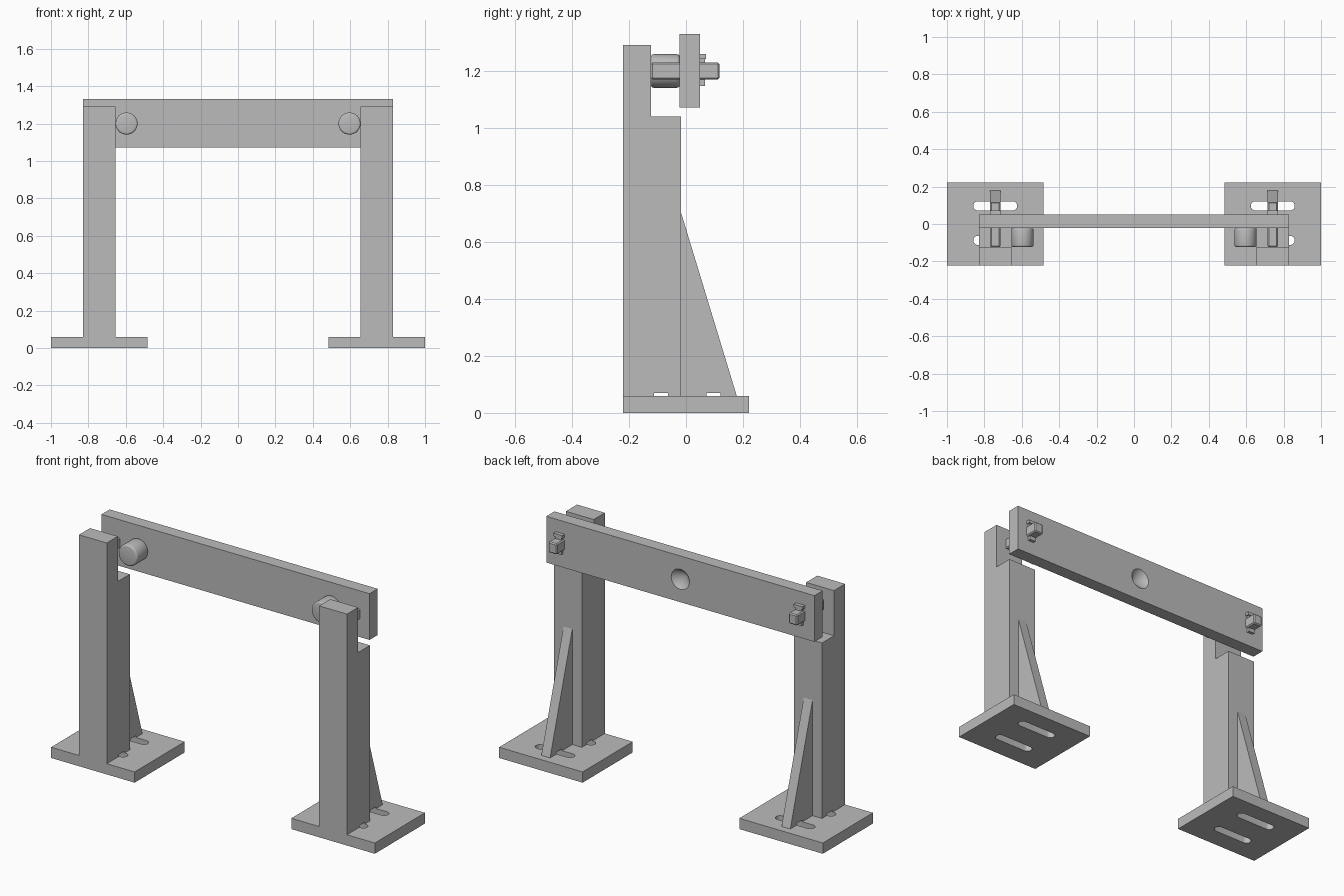
import bpy
import bmesh
import math
from mathutils import Matrix, Vector

if "Cube" in bpy.data.objects:
    bpy.data.objects.remove(bpy.data.objects["Cube"], do_unlink=True)

grey = bpy.data.materials.new("plain_grey")
grey.use_nodes = True
COLOUR = (0.5, 0.5, 0.5, 1)
grey.diffuse_color = COLOUR
grey.node_tree.nodes["Principled BSDF"].inputs["Base Color"].default_value = COLOUR

POST_X = 0.742      # centre of each stand
BOLT_Z = 1.2        # height of the bolts and bumpers
PLATE_TOP = 0.06


def finish(name, bm):
    bmesh.ops.recalc_face_normals(bm, faces=bm.faces)
    mesh = bpy.data.meshes.new(name)
    bm.to_mesh(mesh)
    bm.free()
    mesh.materials.append(grey)
    obj = bpy.data.objects.new(name, mesh)
    bpy.context.collection.objects.link(obj)
    return obj


def box(name, low, high):
    low, high = Vector(low), Vector(high)
    bm = bmesh.new()
    bmesh.ops.create_cube(bm, size=1)
    bmesh.ops.scale(bm, vec=high - low, verts=bm.verts)
    bmesh.ops.translate(bm, vec=(low + high) / 2, verts=bm.verts)
    return finish(name, bm)


def prism(name, points, direction):
    """Extrude a closed flat outline along a direction."""
    bm = bmesh.new()
    face = bm.faces.new([bm.verts.new(p) for p in points])
    extruded = bmesh.ops.extrude_face_region(bm, geom=[face])["geom"]
    verts = [v for v in extruded if isinstance(v, bmesh.types.BMVert)]
    bmesh.ops.translate(bm, vec=direction, verts=verts)
    return finish(name, bm)


def cone(name, centre, r_front, r_back, depth):
    """Cone or cylinder along y."""
    bm = bmesh.new()
    bmesh.ops.create_cone(bm, cap_ends=True, segments=48, radius1=r_front,
                          radius2=r_back, depth=depth)
    turn = Matrix.Rotation(-math.pi / 2, 4, "X")
    bmesh.ops.transform(bm, matrix=Matrix.Translation(centre) @ turn, verts=bm.verts)
    return finish(name, bm)


def apply(obj, modifier):
    bpy.ops.object.select_all(action="DESELECT")
    bpy.context.view_layer.objects.active = obj
    obj.select_set(True)
    bpy.ops.object.modifier_apply(modifier=modifier.name)


def cut(obj, cutter):
    mod = obj.modifiers.new("cut", "BOOLEAN")
    mod.operation, mod.solver, mod.object = "DIFFERENCE", "EXACT", cutter
    apply(obj, mod)


def bevel(obj, width, segments):
    mod = obj.modifiers.new("bevel", "BEVEL")
    mod.width, mod.segments = width, segments
    mod.limit_method, mod.angle_limit = "ANGLE", math.radians(40)
    apply(obj, mod)


def smooth(obj):
    bpy.ops.object.select_all(action="DESELECT")
    bpy.context.view_layer.objects.active = obj
    obj.select_set(True)
    bpy.ops.object.shade_smooth_by_angle(angle=math.radians(35))


def slot_cutter(x, y):
    """Rounded slot that also nicks the parts standing on the plate."""
    r, reach = 0.0245, 0.093
    outline = []
    for side, start in ((1, -90), (-1, 90)):
        for i in range(13):
            a = math.radians(start + i * 15)
            outline.append((x + side * reach + r * math.cos(a), y + r * math.sin(a), -0.05))
    obj = prism("slot_cutter", outline, (0, 0, 0.12))
    obj.hide_render = True
    return obj


# Two mirrored stands with their bolts and bumpers
for side, label in ((1, "left"), (-1, "right")):
    cx = side * POST_X
    plate = box(label + "_base_plate", (cx - 0.258, -0.221, 0), (cx + 0.258, 0.221, PLATE_TOP))

    # Post with a stepped top
    half = 0.086
    profile = [(-0.221, PLATE_TOP), (-0.018, PLATE_TOP), (-0.018, 1.04),
               (-0.123, 1.04), (-0.123, 1.292), (-0.221, 1.292)]
    post = prism(label + "_post", [(cx - half, y, z) for y, z in profile], (2 * half, 0, 0))

    # Triangular rib behind the post
    half = 0.027
    profile = [(-0.018, PLATE_TOP), (0.178, PLATE_TOP), (-0.018, 0.705)]
    rib = prism(label + "_rib", [(cx - half, y, z) for y, z in profile], (2 * half, 0, 0))

    for y in (-0.0875, 0.0965):
        cutter = slot_cutter(cx, y)
        for part in (plate, post, rib):
            cut(part, cutter)
        bpy.data.objects.remove(cutter, do_unlink=True)
    for part in (plate, post, rib):
        smooth(part)

    # Square bolt through the beam
    bolt = box(label + "_bolt", (cx - 0.027, -0.123, BOLT_Z - 0.03), (cx + 0.027, 0.118, BOLT_Z + 0.03))
    bevel(bolt, 0.006, 1)

    # Locking pin with a wider head
    box(label + "_pin", (cx - 0.018, 0.05, BOLT_Z - 0.052), (cx + 0.018, 0.066, BOLT_Z + 0.045))
    box(label + "_pin_head", (cx - 0.027, 0.05, BOLT_Z + 0.043), (cx + 0.027, 0.071, BOLT_Z + 0.06))

    # Round bumper on the beam front
    bumper = cone(label + "_bumper", (side * 0.596, -0.0725, BOLT_Z), 0.059, 0.059, 0.101)
    bevel(bumper, 0.01, 3)
    smooth(bumper)

# Cross beam with a conical dimple in its back
beam = box("cross_beam", (-0.828, -0.022, 1.072), (0.828, 0.05, 1.33))
dimple = cone("dimple_cutter", (0, 0.03, BOLT_Z), 0, 0.0675, 0.06)
cut(beam, dimple)
bpy.data.objects.remove(dimple, do_unlink=True)
smooth(beam)
